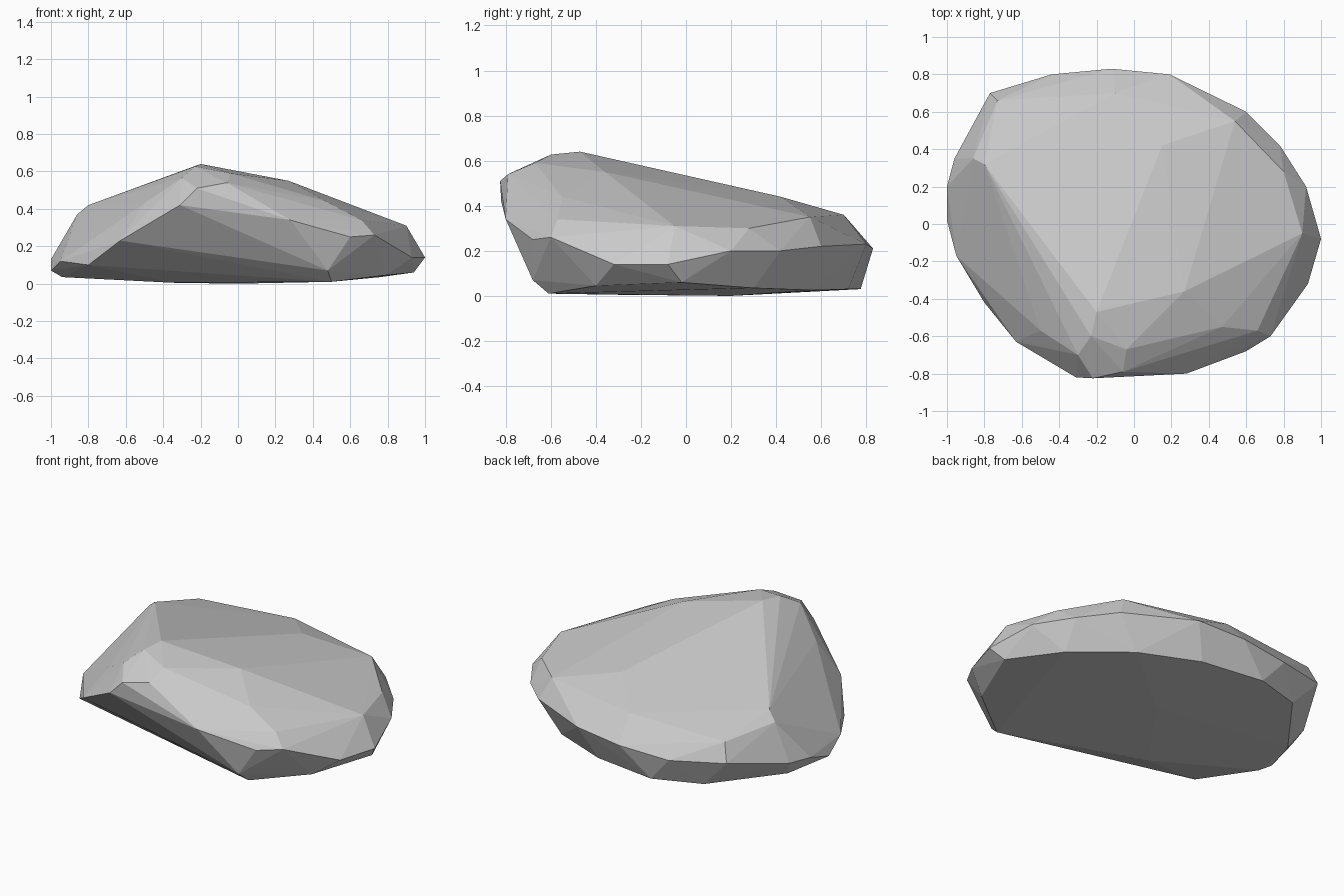
import bpy, bmesh

# Flat base outline
base = [(-.94, -.02, .035), (-.9, .28, .035), (-.6, .68, .04), (-.3, .775, .03),
        (.1, .72, .03), (.46, .57, .025), (.76, .3, .035), (.94, -.02, .06), (.79, -.4, .045),
        (.5, -.61, .01), (-.35, -.3, .005), (0, .2, 0)]

# Widest belt, undercut along the front
belt = [(-1, .02, .07), (-1, .2, .13), (-.96, .35, .14), (-.77, .7, .22), (-.44, .8, .19),
        (-.12, .83, .21), (.19, .8, .23), (.6, .6, .22), (.78, .42, .2), (.92, .2, .2),
        (1, -.08, .14), (.93, -.32, .14), (.73, -.6, .26), (.6, -.68, .25), (.48, -.68, .07),
        (.28, -.8, .34), (-.31, -.82, .42), (-.63, -.63, .23), (-.8, -.42, .1), (-.95, -.17, .12)]

# Sloping top with its peak near the front
crown = [(-.2, -.47, .64), (-.23, -.6, .627), (-.22, -.825, .51), (-.06, -.79, .54),
         (.27, -.36, .55), (.47, -.55, .44), (.9, -.05, .31), (.54, .55, .35), (.15, .42, .44),
         (-.1, .7, .36), (-.73, .66, .33), (-.8, .32, .42), (-.86, .35, .37),
         (-.5, -.57, .43), (-.04, -.67, .59), (.66, -.57, .34), (-.3, -.7, .565), (.8, .28, .3)]

# Faceted boulder: convex hull of the three rings
bm = bmesh.new()
for co in base + belt + crown:
    bm.verts.new(co)
hull = bmesh.ops.convex_hull(bm, input=bm.verts)
unused = {g for g in hull["geom_interior"] + hull["geom_unused"]
          if isinstance(g, bmesh.types.BMVert)}
bmesh.ops.delete(bm, geom=list(unused), context='VERTS')
bmesh.ops.recalc_face_normals(bm, faces=bm.faces)
mesh = bpy.data.meshes.new("boulder")
bm.to_mesh(mesh)
bm.free()
boulder = bpy.data.objects.new("boulder", mesh)
bpy.context.collection.objects.link(boulder)
